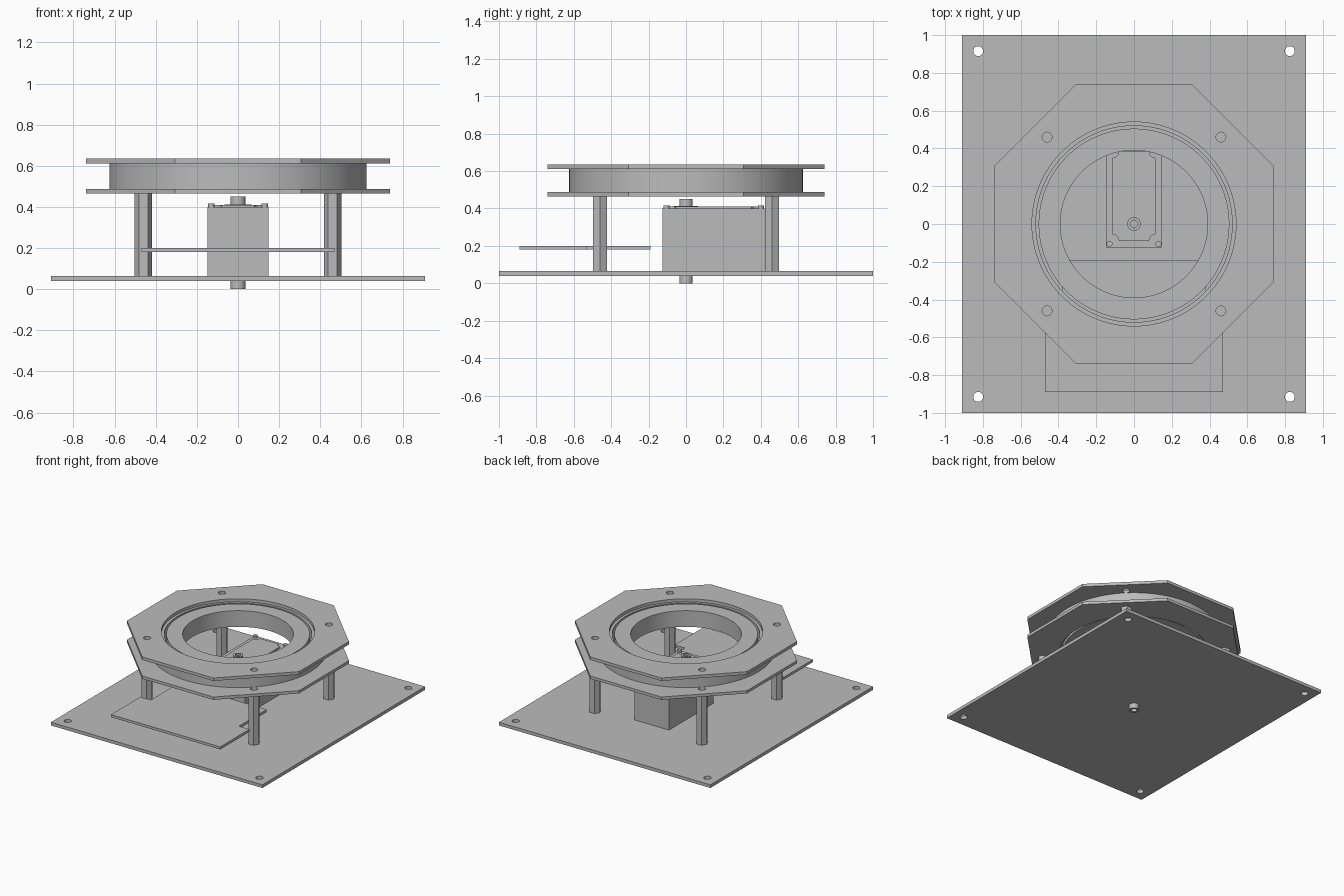
import bpy
import math
from math import cos, sin, pi

cube = bpy.data.objects.get("Cube")
if cube:
    bpy.data.objects.remove(cube, do_unlink=True)

# One plain grey for the whole assembly
GREY = (0.5, 0.5, 0.5, 1.0)
grey = bpy.data.materials.new("plain grey")
grey.use_nodes = True
grey.diffuse_color = GREY
grey.node_tree.nodes["Principled BSDF"].inputs["Base Color"].default_value = GREY


def circle(r, x=0, y=0, n=32, start=0):
    return [(x + r * cos(start + 2 * pi * i / n), y + r * sin(start + 2 * pi * i / n))
            for i in range(n)]


def rect(x0, x1, y0, y1):
    return [(x0, y0), (x1, y0), (x1, y1), (x0, y1)]


def corners(x, y):
    return [(sx * x, sy * y) for sx in (-1, 1) for sy in (-1, 1)]


def extrude(name, outlines, z0, z1):
    """Fill the first outline, cut the others out as holes, extrude z0 to z1."""
    curve = bpy.data.curves.new(name, "CURVE")
    curve.dimensions = "2D"
    curve.fill_mode = "BOTH"
    curve.extrude = (z1 - z0) / 2
    for pts in outlines:
        spline = curve.splines.new("POLY")
        spline.points.add(len(pts) - 1)
        for p, (x, y) in zip(spline.points, pts):
            p.co = (x, y, 0, 1)
        spline.use_cyclic_u = True
    obj = bpy.data.objects.new(name, curve)
    bpy.context.collection.objects.link(obj)
    obj.location.z = (z0 + z1) / 2
    bpy.ops.object.select_all(action="DESELECT")
    obj.select_set(True)
    bpy.context.view_layer.objects.active = obj
    bpy.ops.object.convert(target="MESH")
    obj = bpy.context.view_layer.objects.active
    bpy.ops.object.mode_set(mode="EDIT")
    bpy.ops.mesh.select_all(action="SELECT")
    bpy.ops.mesh.remove_doubles(threshold=0.0002)
    bpy.ops.mesh.normals_make_consistent(inside=False)
    bpy.ops.object.mode_set(mode="OBJECT")
    bpy.ops.object.shade_smooth_by_angle(angle=math.radians(30))
    obj.data.materials.clear()
    obj.data.materials.append(grey)
    return obj


# Base plate with corner holes
extrude("base_plate",
        [rect(-0.91, 0.91, -1, 1)] + [circle(0.026, x, y) for x, y in corners(0.825, 0.915)],
        0.04, 0.065)

# Two octagonal plates clamping the bearing
octagon = circle(0.74 / cos(pi / 8), n=8, start=pi / 8)
bolt_holes = [circle(0.026, x, y) for x, y in corners(0.46, 0.46)]
for name, z0, z1 in (("lower_octagon_plate", 0.465, 0.487), ("upper_octagon_plate", 0.612, 0.635)):
    extrude(name, [octagon, circle(0.54, n=96)] + bolt_holes, z0, z1)

# Bearing rings
extrude("bearing_outer_ring", [circle(0.625, n=96), circle(0.52, n=96)], 0.487, 0.612)
extrude("bearing_inner_ring", [circle(0.505, n=96), circle(0.39, n=96)], 0.487, 0.612)

# Hexagonal standoffs
for i, (x, y) in enumerate(corners(0.46, 0.46)):
    extrude(f"standoff_{i + 1}", [circle(0.043, x, y, n=6)], 0.065, 0.465)

# Circuit board, narrowed between the front standoffs
extrude("circuit_board",
        [[(-0.47, -0.89), (0.47, -0.89), (0.47, -0.53), (0.38, -0.53),
          (0.38, -0.19), (-0.38, -0.19), (-0.38, -0.53), (-0.47, -0.53)]],
        0.18, 0.2)

# Motor housing
X, FRONT, BACK = 0.148, -0.125, 0.42
extrude("motor_housing", [rect(-X, X, FRONT, BACK)], 0.065, 0.4)

# Motor lid with rounded notches around its screws
lid = []
screws = [(0.13, 0.4), (-0.13, 0.4), (-0.13, -0.105), (0.13, -0.105)]
for k, (x, y) in enumerate(screws):
    px, py = math.copysign(0.115, x), y - math.copysign(0.015, y)
    a0 = 1.5 * pi + k * pi / 2
    lid += [(px + 0.035 * cos(a0 - t * pi / 10), py + 0.035 * sin(a0 - t * pi / 10))
            for t in range(6)]
    extrude(f"lid_screw_{k + 1}", [circle(0.016, x, y, 16)], 0.4, 0.416)
extrude("motor_lid", [lid], 0.4, 0.41)

# Output boss and shafts
extrude("shaft_boss", [circle(0.065)], 0.4, 0.413)
extrude("upper_shaft", [circle(0.036), circle(0.02)], 0.413, 0.45)
extrude("upper_shaft_core", [circle(0.02)], 0.413, 0.435)
extrude("lower_shaft", [circle(0.036), circle(0.02)], 0, 0.04)
